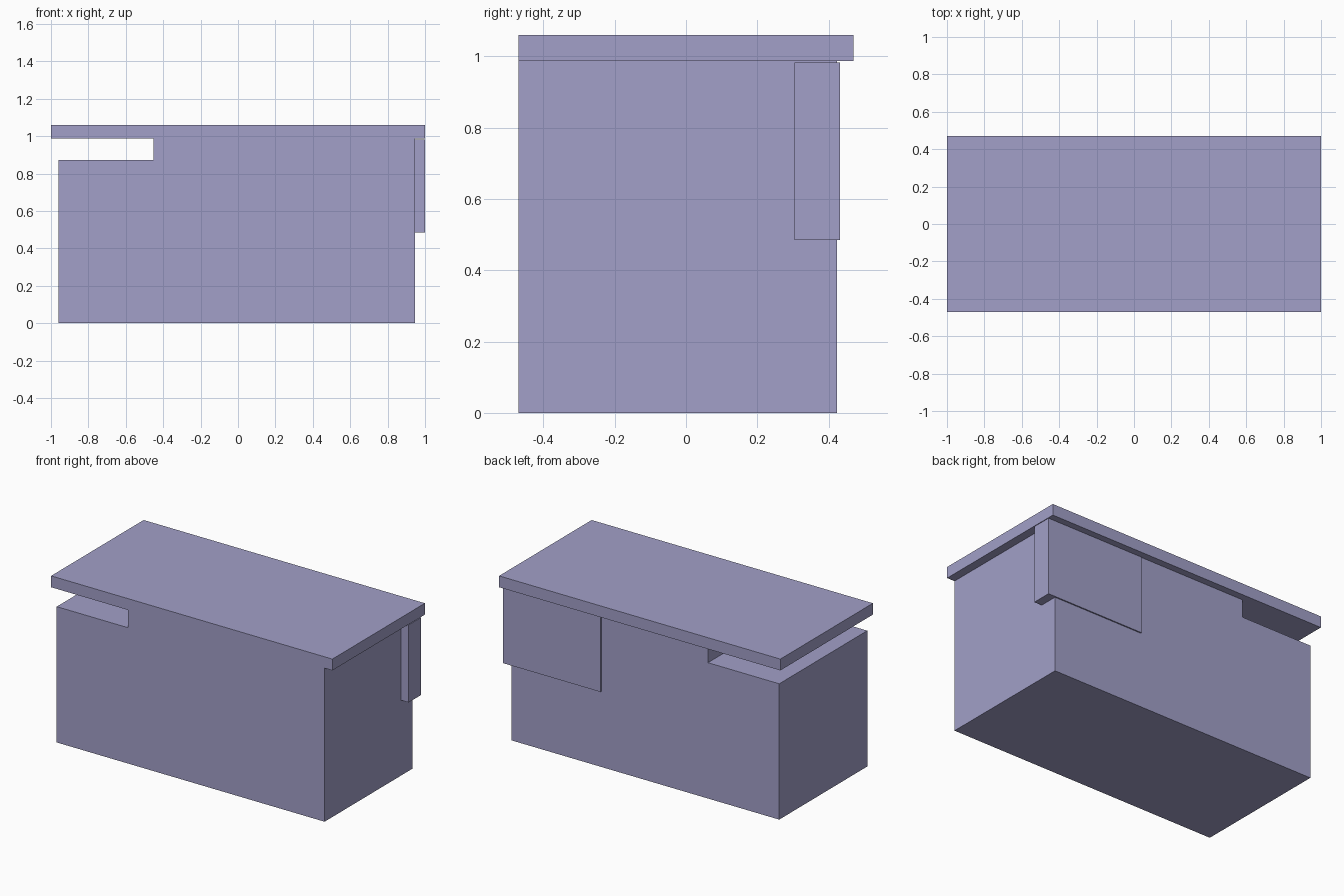
import bpy

if "Cube" in bpy.data.objects:
    bpy.data.objects.remove(bpy.data.objects["Cube"])

lilac = bpy.data.materials.new("lilac")
lilac.diffuse_color = (0.36, 0.35, 0.58, 1.0)
lilac.use_nodes = True
lilac.node_tree.nodes["Principled BSDF"].inputs["Base Color"].default_value = lilac.diffuse_color


def extrude_profile(name, profile, y0, y1):
    """Closed prism from an (x, z) outline, running from y0 to y1."""
    n = len(profile)
    verts = [(x, y0, z) for x, z in profile] + [(x, y1, z) for x, z in profile]
    faces = [tuple(range(n)), tuple(range(2 * n - 1, n - 1, -1))]
    faces += [((i + 1) % n, i, i + n, (i + 1) % n + n) for i in range(n)]
    mesh = bpy.data.meshes.new(name)
    mesh.from_pydata(verts, [], faces)
    mesh.materials.append(lilac)
    obj = bpy.data.objects.new(name, mesh)
    bpy.context.collection.objects.link(obj)
    return obj


def rect(x0, x1, z0, z1):
    return [(x0, z0), (x1, z0), (x1, z1), (x0, z1)]


FRONT, BACK, PANEL_BACK = -0.47, 0.424, 0.432
LID_Z, PANEL_LOW, PANEL_TOP = 0.987, 0.485, 0.983

# Main block with a notch at the upper left
extrude_profile("body", [(-0.96, 0), (0.945, 0), (0.945, LID_Z),
                         (-0.453, LID_Z), (-0.453, 0.873), (-0.96, 0.873)],
                FRONT, BACK)

# Overhanging top slab
extrude_profile("lid", rect(-1, 1, LID_Z, 1.06), FRONT, 0.47)

# Corner bracket on the right side
extrude_profile("corner_bracket", rect(0.945, 1, PANEL_LOW, PANEL_TOP),
                0.305, PANEL_BACK)

# Two thin back plates meeting along a seam with a slanted top
seam = [(0.537, PANEL_LOW), (0.537, 0.853), (0.467, PANEL_TOP)]
extrude_profile("wide_back_plate",
                [seam[0], (0.945, PANEL_LOW), (0.945, PANEL_TOP), seam[2], seam[1]],
                BACK, PANEL_BACK)
extrude_profile("narrow_back_plate",
                [(0.305, PANEL_LOW), seam[0], seam[1], seam[2], (0.305, PANEL_TOP)],
                BACK, PANEL_BACK)
